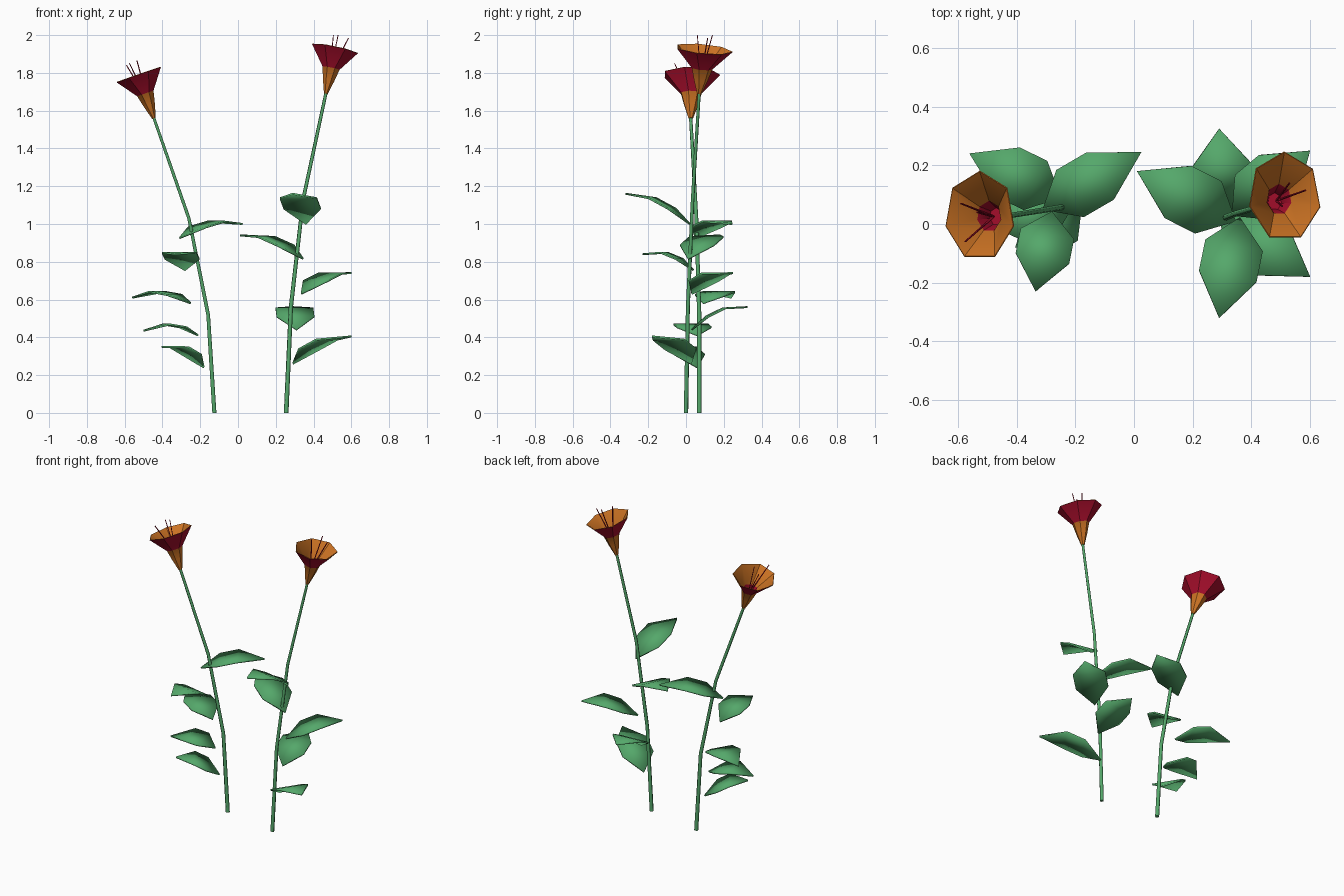
import bpy
import bmesh
import math
from mathutils import Vector

cube = bpy.data.objects.get("Cube")
if cube:
    bpy.data.objects.remove(cube, do_unlink=True)


def material(name, rgb):
    mat = bpy.data.materials.new(name)
    mat.use_nodes = True
    mat.diffuse_color = (*rgb, 1)
    mat.node_tree.nodes["Principled BSDF"].inputs["Base Color"].default_value = (*rgb, 1)
    return mat


GREEN = material("leaf green", (0.09, 0.39, 0.145))
ORANGE = material("petal orange", (0.60, 0.17, 0.017))
CRIMSON = material("petal crimson", (0.36, 0.004, 0.023))


def add_object(name, data, *mats):
    for mat in mats:
        data.materials.append(mat)
    obj = bpy.data.objects.new(name, data)
    bpy.context.collection.objects.link(obj)
    return obj


def finish_mesh(name, bm, *mats):
    bmesh.ops.recalc_face_normals(bm, faces=bm.faces)
    mesh = bpy.data.meshes.new(name)
    bm.to_mesh(mesh)
    bm.free()
    obj = add_object(name, mesh, *mats)
    bpy.ops.object.select_all(action="DESELECT")
    obj.select_set(True)
    bpy.context.view_layer.objects.active = obj
    bpy.ops.object.shade_smooth_by_angle(angle=math.radians(35))
    return obj


def rod(name, points, radius, taper, sides_level, mat):
    """Thin tapering tube along a path."""
    curve = bpy.data.curves.new(name, "CURVE")
    curve.dimensions = "3D"
    curve.bevel_depth = radius
    curve.bevel_resolution = sides_level
    curve.use_fill_caps = True
    spline = curve.splines.new("POLY")
    spline.points.add(len(points) - 1)
    for i, (point, co) in enumerate(zip(spline.points, points)):
        point.co = (*co, 1)
        point.radius = 1 - (1 - taper) * i / (len(points) - 1)
    return add_object(name, curve, mat)


def leaf(name, base, tip, half_width):
    """Broad arched leaf, pointed at both ends."""
    base, tip = Vector(base), Vector(tip)
    along = tip - base
    side = along.cross(Vector((0, 0, 1))).normalized() * half_width
    bm = bmesh.new()

    def spine(t):
        return base + along * t + Vector((0, 0, 0.18 * t * (1 - t)))

    start, end = bm.verts.new(base), bm.verts.new(tip)
    rows = [[bm.verts.new(spine(t) + side * s) for s in (-1, 1)] for t in (0.28, 0.58)]
    bm.faces.new((start, rows[0][1], rows[0][0]))
    bm.faces.new((rows[0][0], rows[0][1], rows[1][1], rows[1][0]))
    bm.faces.new((rows[1][0], rows[1][1], end))
    obj = finish_mesh(name, bm, GREEN)
    solid = obj.modifiers.new("thickness", "SOLIDIFY")
    solid.thickness = 0.01
    solid.offset = 0


def bloom(name, base, mouth, sides=7):
    """Trumpet flower: outer wall up, over the rim, inner wall down."""
    base, mouth = Vector(base), Vector(mouth)
    axis = mouth - base
    turn = Vector((0, 0, 1)).rotation_difference(axis)
    profile = [(0, 0.012), (0.3, 0.036), (0.57, 0.054), (1, 0.146),
               (1.01, 0.143), (0.61, 0.05), (0.3, 0.028)]
    band_colours = [0, 0, 1, 0, 0, 1]
    bm = bmesh.new()
    rings = []
    for t, r in profile:
        ring = []
        for i in range(sides):
            a = math.pi / 2 + math.tau * i / sides
            offset = Vector((0.87 * r * math.cos(a), 1.06 * r * math.sin(a), 0))
            ring.append(bm.verts.new(base + axis * t + turn @ offset))
        rings.append(ring)
    for low, high, colour in zip(rings, rings[1:], band_colours):
        for i in range(sides):
            j = (i + 1) % sides
            bm.faces.new((low[i], low[j], high[j], high[i])).material_index = colour
    bm.faces.new(rings[0])
    bm.faces.new(rings[-1]).material_index = 1
    finish_mesh(name, bm, ORANGE, CRIMSON)


def plant(name, stem, mouth, half_width, leaves, stamens):
    rod(name + "_stem", stem, 0.0125, 0.7, 1, GREEN)
    for i, (base, tip) in enumerate(leaves, 1):
        leaf(f"{name}_leaf_{i}", base, tip, half_width)
    bloom(name + "_flower", stem[-1], mouth)
    throat = Vector(stem[-1]).lerp(Vector(mouth), 0.4)
    for i, tip in enumerate(stamens, 1):
        rod(f"{name}_stamen_{i}", [throat, tip], 0.004, 0.7, 0, CRIMSON)


# Shorter plant on the model's right
plant("right_plant",
      [(-0.125, 0.07, 0), (-0.158, 0.07, 0.52), (-0.26, 0.055, 1.03), (-0.445, 0.025, 1.56)],
      (-0.525, 0.027, 1.79), 0.093,
      [((-0.18, 0.06, 0.24), (-0.405, -0.08, 0.35)),
       ((-0.21, 0.06, 0.41), (-0.5, 0, 0.435)),
       ((-0.25, 0.09, 0.58), (-0.56, 0.24, 0.61)),
       ((-0.28, 0.04, 0.755), (-0.335, -0.23, 0.84)),
       ((-0.31, 0.05, 0.925), (0.025, 0.245, 1.0))],
      [(-0.59, 0.07, 1.84), (-0.575, -0.06, 1.85), (-0.535, 0.04, 1.865)])

# Taller plant on the model's left
plant("left_plant",
      [(0.255, 0, 0), (0.28, 0.01, 0.56), (0.345, 0.035, 1.13), (0.465, 0.07, 1.69)],
      (0.513, 0.093, 1.925), 0.1,
      [((0.29, 0.03, 0.26), (0.6, -0.18, 0.405)),
       ((0.31, 0.03, 0.44), (0.29, 0.325, 0.56)),
       ((0.335, 0.03, 0.63), (0.6, 0.25, 0.74)),
       ((0.345, 0.01, 0.815), (0.01, 0.18, 0.94)),
       ((0.36, 0.02, 1.0), (0.29, -0.32, 1.16))],
      [(0.585, 0.115, 1.985), (0.53, 0.14, 2.0), (0.505, 0.06, 2.0)])
